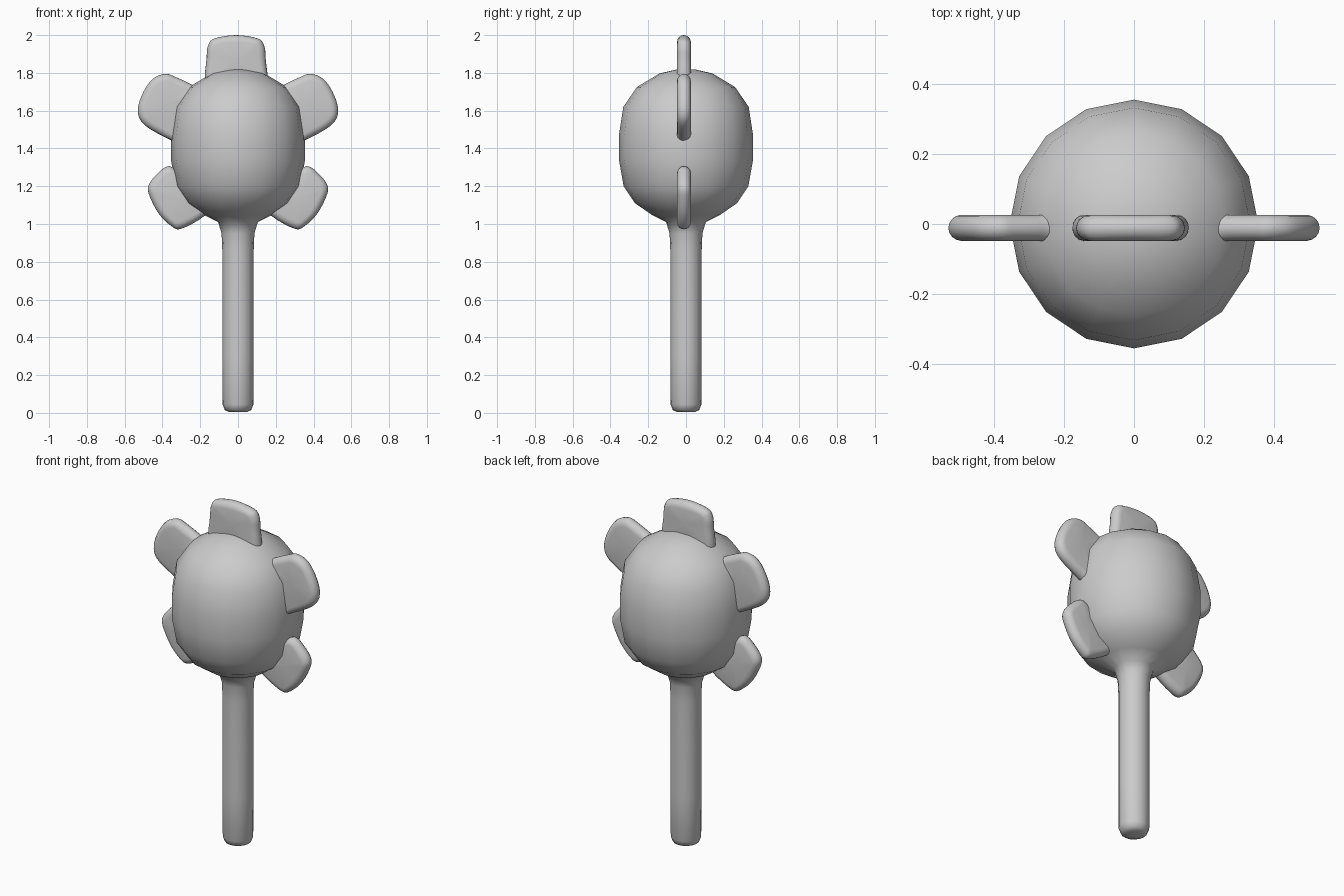
import bpy, bmesh, math
from mathutils import Vector

cube = bpy.data.objects.get("Cube")
if cube:
    bpy.data.objects.remove(cube, do_unlink=True)

grey = bpy.data.materials.new("plain grey")
grey.use_nodes = True
colour = (0.6, 0.6, 0.6, 1)
grey.diffuse_color = colour
grey.node_tree.nodes["Principled BSDF"].inputs["Base Color"].default_value = colour


def finish(bm, name):
    bmesh.ops.recalc_face_normals(bm, faces=bm.faces)
    for f in bm.faces:
        f.smooth = True
    mesh = bpy.data.meshes.new(name)
    bm.to_mesh(mesh)
    bm.free()
    mesh.materials.append(grey)
    obj = bpy.data.objects.new(name, mesh)
    bpy.context.collection.objects.link(obj)
    return obj


def loft(bm, rings, close_ends=True):
    """Skin a list of equal rings of points."""
    loops = [[bm.verts.new(p) for p in ring] for ring in rings]
    n = len(loops[0])
    for a, b in zip(loops, loops[1:]):
        for i in range(n):
            j = (i + 1) % n
            bm.faces.new((a[i], a[j], b[j], b[i]))
    for end in (loops[0], loops[-1]):
        centre = bm.verts.new(sum((v.co for v in end), Vector()) / n)
        for i in range(n):
            bm.faces.new((end[i], end[(i + 1) % n], centre))


def smooth_outline(points, steps=4):
    """Closed Catmull-Rom curve through the points."""
    pts = [Vector(p) for p in points]
    n, out = len(pts), []
    for i in range(n):
        a, b, c, d = (pts[(i + k) % n] for k in (-1, 0, 1, 2))
        for s in range(steps):
            t = s / steps
            out.append(0.5 * (2 * b + (c - a) * t + (2 * a - 5 * b + 4 * c - d) * t ** 2
                              + (3 * b - a - 3 * c + d) * t ** 3))
    return out


# Handle and head: one turned shape with sixteen sides, as (radius, height)
profile = [(0.045, 0.004), (0.07, 0.015), (0.082, 0.045), (0.083, 0.3), (0.083, 0.6),
           (0.083, 0.86), (0.087, 0.95), (0.105, 1.01), (0.18, 1.048), (0.27, 1.11),
           (0.33, 1.2), (0.355, 1.34), (0.355, 1.47), (0.332, 1.62), (0.26, 1.725),
           (0.14, 1.797), (0.05, 1.818)]
bm = bmesh.new()
loft(bm, [[(r * math.cos(math.tau * i / 16), r * math.sin(math.tau * i / 16), z)
           for i in range(16)] for r, z in profile])
finish(bm, "handle_and_head")


# Flat rounded fins around the head, in the plane facing the front
def fin(name, points, side=1):
    outline = smooth_outline([(x * side, z) for x, z in points])
    centre = sum(outline, Vector((0, 0))) / len(outline)
    half, edge, steps = 0.037, 0.04, 8
    rings = []
    for k in range(steps + 1):
        a = math.pi * (k / steps - 0.5) * 0.96
        y = half * math.sin(a) - 0.011
        inset = edge * (1 - math.cos(a))
        ring = []
        for p in outline:
            d = p - centre
            q = centre + d * (1 - inset / d.length)
            ring.append((q.x, y, q.y))
        rings.append(ring)
    bm = bmesh.new()
    loft(bm, rings)
    finish(bm, name)


top = [(-0.165, 1.72), (-0.166, 1.88), (-0.158, 1.945), (-0.125, 1.982), (-0.01, 2.0),
       (0.105, 1.982), (0.138, 1.945), (0.146, 1.88), (0.145, 1.72), (-0.01, 1.7)]
upper = [(0.17, 1.69), (0.24, 1.735), (0.33, 1.778), (0.386, 1.795), (0.455, 1.765),
         (0.51, 1.68), (0.53, 1.59), (0.49, 1.52), (0.355, 1.444), (0.25, 1.41)]
lower = [(0.24, 1.23), (0.33, 1.29), (0.375, 1.305), (0.425, 1.268), (0.47, 1.212),
         (0.472, 1.158), (0.42, 1.055), (0.35, 0.987), (0.30, 0.975), (0.185, 1.037),
         (0.14, 1.1)]
fin("top_fin", top)
for side, word in ((1, "left"), (-1, "right")):
    fin("upper_fin_" + word, upper, side)
    fin("lower_fin_" + word, lower, side)
